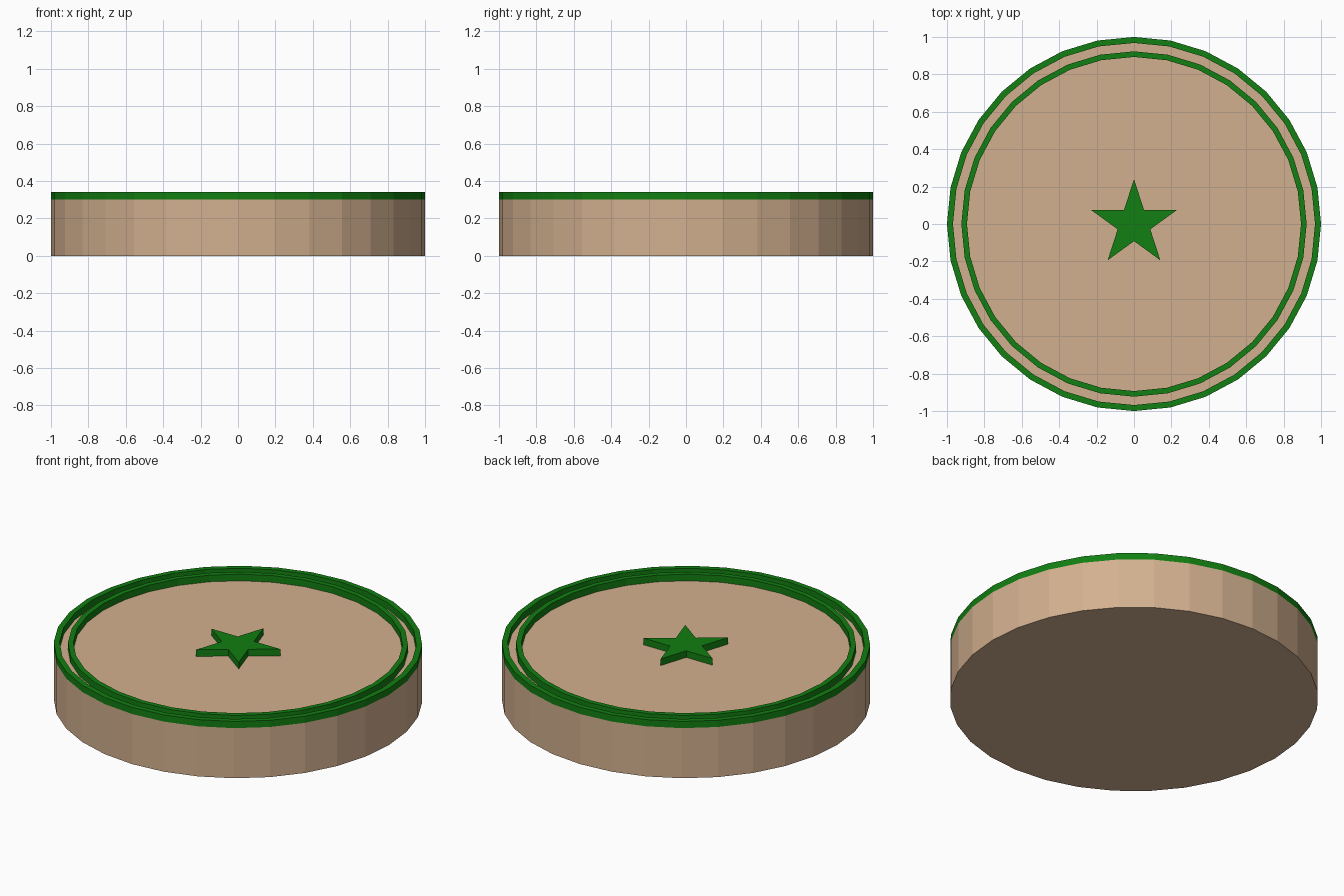
import bpy, bmesh, math

if "Cube" in bpy.data.objects:
    bpy.data.objects.remove(bpy.data.objects["Cube"])

SIDES = 32
BASE_TOP, TOP = 0.30, 0.34


def material(name, rgb):
    m = bpy.data.materials.new(name)
    m.diffuse_color = (*rgb, 1.0)
    m.use_nodes = True
    m.node_tree.nodes["Principled BSDF"].inputs["Base Color"].default_value = m.diffuse_color
    return m


def finish(bm, name, mat):
    bmesh.ops.recalc_face_normals(bm, faces=bm.faces)
    me = bpy.data.meshes.new(name)
    bm.to_mesh(me)
    bm.free()
    me.materials.append(mat)
    ob = bpy.data.objects.new(name, me)
    bpy.context.collection.objects.link(ob)
    return ob


def circle(r):
    return [(r * math.sin(2 * math.pi * i / SIDES), r * math.cos(2 * math.pi * i / SIDES))
            for i in range(SIDES)]


def prism(name, outline, z0, z1, mat):
    bm = bmesh.new()
    low = [bm.verts.new((x, y, z0)) for x, y in outline]
    high = [bm.verts.new((x, y, z1)) for x, y in outline]
    bm.faces.new(low[::-1])
    bm.faces.new(high)
    n = len(outline)
    for i in range(n):
        j = (i + 1) % n
        bm.faces.new((low[i], low[j], high[j], high[i]))
    return finish(bm, name, mat)


def ring(name, r_in, r_out, z0, z1, mat):
    bm = bmesh.new()
    loops = [[bm.verts.new((x, y, z)) for x, y in circle(r)]
             for r, z in ((r_in, z0), (r_out, z0), (r_out, z1), (r_in, z1))]
    for a in range(4):
        p, q = loops[a], loops[(a + 1) % 4]
        for i in range(SIDES):
            j = (i + 1) % SIDES
            bm.faces.new((p[i], p[j], q[j], q[i]))
    return finish(bm, name, mat)


tan = material("tan", (0.65, 0.435, 0.275))
green = material("green", (0.006, 0.21, 0.006))

# round body
prism("disc_body", circle(1.0), 0.0, BASE_TOP, tan)

# two raised rims
ring("outer_rim", 0.968, 1.0, BASE_TOP, TOP, green)
ring("inner_rim", 0.893, 0.923, BASE_TOP, TOP, green)

# raised five-pointed star, one point towards the back
star = []
for k in range(10):
    r = 0.24 if k % 2 == 0 else 0.24 * 0.382
    a = math.pi / 2 + k * math.pi / 5
    star.append((r * math.cos(a), r * math.sin(a)))
prism("star", star, BASE_TOP, TOP, green)
